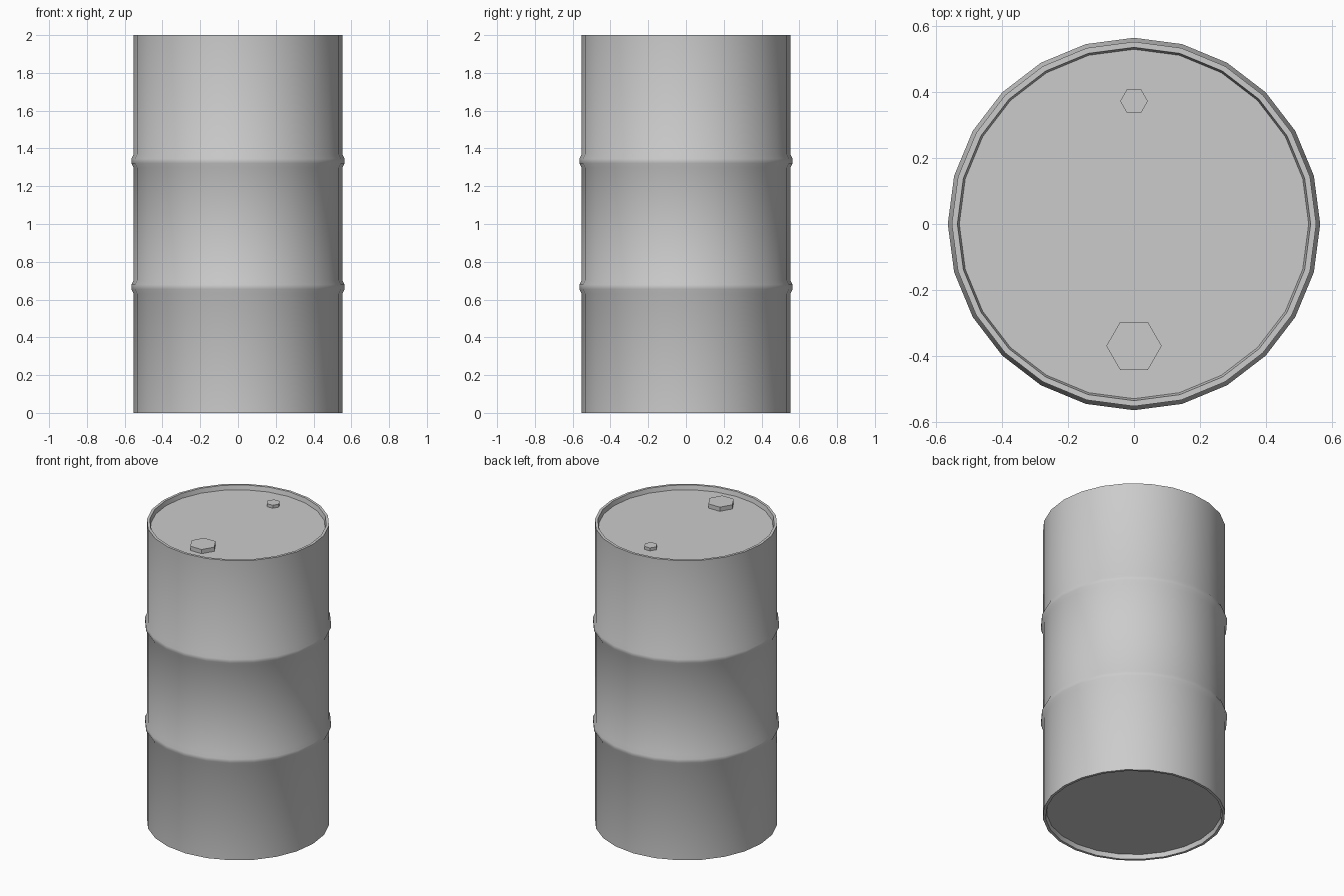
import bpy, bmesh, math

if "Cube" in bpy.data.objects:
    bpy.data.objects.remove(bpy.data.objects["Cube"])

SIDES = 24


def finish(name, bm):
    bmesh.ops.recalc_face_normals(bm, faces=bm.faces)
    me = bpy.data.meshes.new(name)
    bm.to_mesh(me)
    bm.free()
    ob = bpy.data.objects.new(name, me)
    bpy.context.collection.objects.link(ob)
    return ob


def lathe(name, profile, sides):
    """Revolve (radius, z) points around z and cap both ends."""
    bm = bmesh.new()
    rings = []
    for r, z in profile:
        rings.append([bm.verts.new((r * math.cos(2 * math.pi * i / sides),
                                    r * math.sin(2 * math.pi * i / sides), z))
                      for i in range(sides)])
    for a, b in zip(rings, rings[1:]):
        for i in range(sides):
            j = (i + 1) % sides
            bm.faces.new((a[i], a[j], b[j], b[i]))
    bm.faces.new(rings[0])
    bm.faces.new(rings[-1])
    return finish(name, bm)


# Barrel shell: recessed base, two rolled ribs, raised rim, recessed lid
R = 0.553
RECESS = 0.03
profile = [(0.53, RECESS), (0.536, 0), (R, 0)]
for z in (2 / 3, 4 / 3):
    profile += [(R, z - 0.035), (0.565, z - 0.012),
                (0.565, z + 0.012), (R, z + 0.035)]
profile += [(R, 2), (0.536, 2), (0.53, 2 - RECESS)]
barrel = lathe("barrel", profile, SIDES)
bpy.context.view_layer.objects.active = barrel
barrel.select_set(True)
bpy.ops.object.shade_smooth_by_angle(angle=math.radians(50))

# Hexagonal bung caps on the lid
for name, y, r, top in (("large_bung", -0.37, 0.084, 1.998),
                        ("small_bung", 0.373, 0.042, 1.99)):
    cap = lathe(name, [(r, 1.965), (r, top)], 6)
    cap.location.y = y
